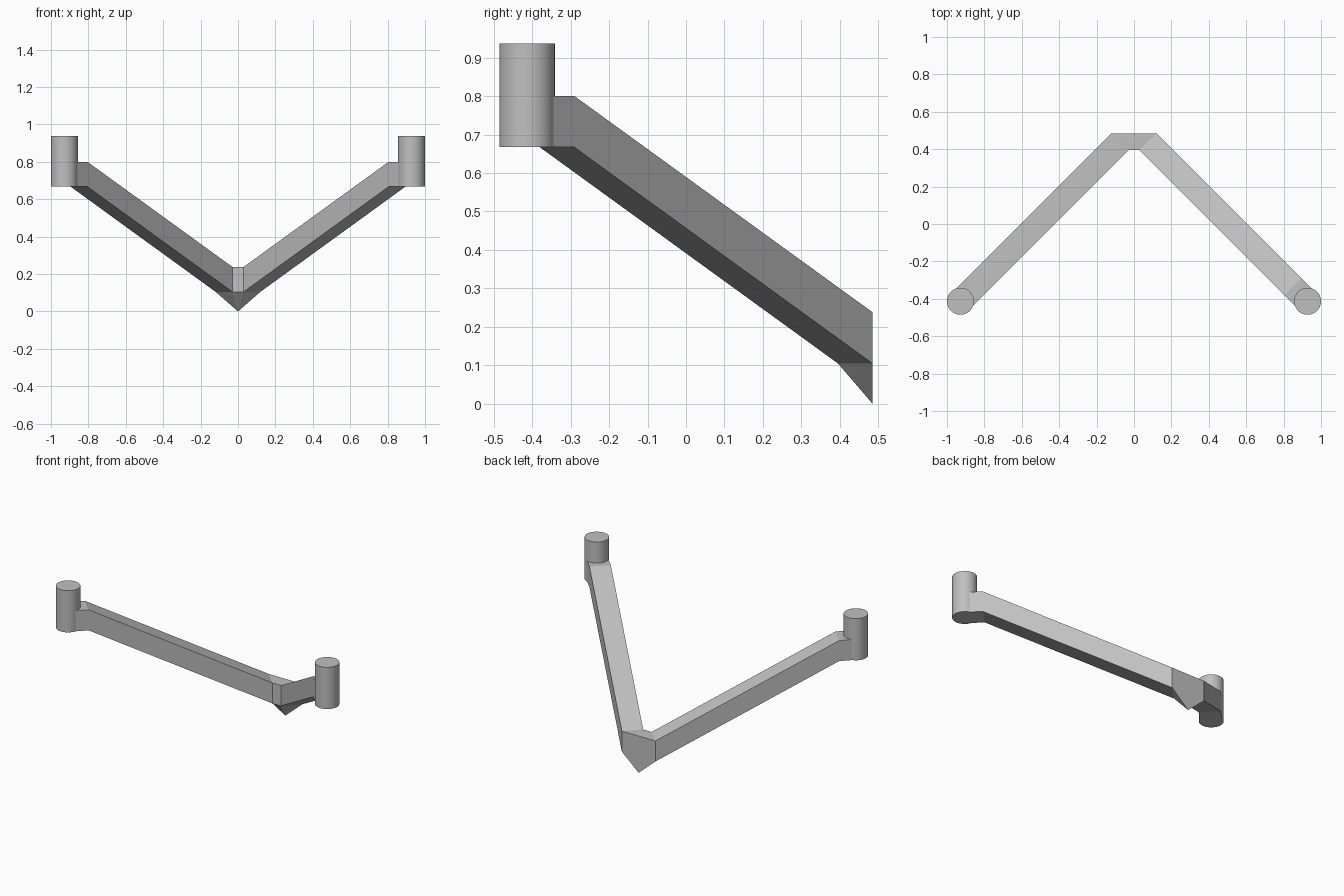
import bpy, bmesh, math
from mathutils import Vector

cube = bpy.data.objects.get("Cube")
if cube:
    bpy.data.objects.remove(cube)

GREY = (0.53, 0.53, 0.53, 1)
grey = bpy.data.materials.new("matte_grey")
grey.use_nodes = True
grey.diffuse_color = GREY
grey.node_tree.nodes["Principled BSDF"].inputs["Base Color"].default_value = GREY

BEAM_HEIGHT = 0.133
HALF_WIDTH = 0.045          # offset along x and along y of the diagonal beam
POST = Vector((0.928, -0.413))
POST_RADIUS = 0.072
POST_BOTTOM, POST_TOP = 0.667, 0.937


def add_object(name, bm):
    bmesh.ops.recalc_face_normals(bm, faces=bm.faces)
    mesh = bpy.data.meshes.new(name)
    bm.to_mesh(mesh)
    bm.free()
    mesh.materials.append(grey)
    obj = bpy.data.objects.new(name, mesh)
    bpy.context.collection.objects.link(obj)
    return obj


# V-shaped frame: level box sections swept from one post to the other
half_path = [(POST.x, POST.y, POST_BOTTOM), (0.85, -0.335, POST_BOTTOM), (0.075, 0.44, 0.105)]
path = [(1, p) for p in half_path] + [(-1, p) for p in reversed(half_path)]
bm = bmesh.new()
rings = []
for side, (x, y, z) in path:
    corners = [(-1, 0), (1, 0), (1, 1), (-1, 1)]     # inner/outer, bottom/top
    rings.append([bm.verts.new((side * (x + o * HALF_WIDTH), y + o * HALF_WIDTH,
                                z + t * BEAM_HEIGHT)) for o, t in corners])
bottoms = []
for a, b in zip(rings, rings[1:]):
    for i in range(4):
        j = (i + 1) % 4
        face = bm.faces.new((a[i], a[j], b[j], b[i]))
        if i == 0:
            bottoms.append(face)
bm.faces.new(rings[0])
bm.faces.new(rings[-1])

# Pointed foot under the flat hub, flush with the back face
tip = bmesh.ops.poke(bm, faces=[bottoms[2]])["verts"][0]
tip.co = (0, 0.485, 0)
add_object("v_frame", bm)

# Upright round posts at the two ends
for name, side in (("left_post", 1), ("right_post", -1)):
    bm = bmesh.new()
    bmesh.ops.create_cone(bm, cap_ends=True, segments=48, radius1=POST_RADIUS,
                          radius2=POST_RADIUS, depth=POST_TOP - POST_BOTTOM)
    post = add_object(name, bm)
    post.location = (side * POST.x, POST.y, (POST_TOP + POST_BOTTOM) / 2)
    bpy.ops.object.select_all(action='DESELECT')
    post.select_set(True)
    bpy.context.view_layer.objects.active = post
    bpy.ops.object.shade_smooth_by_angle(angle=math.radians(30))
